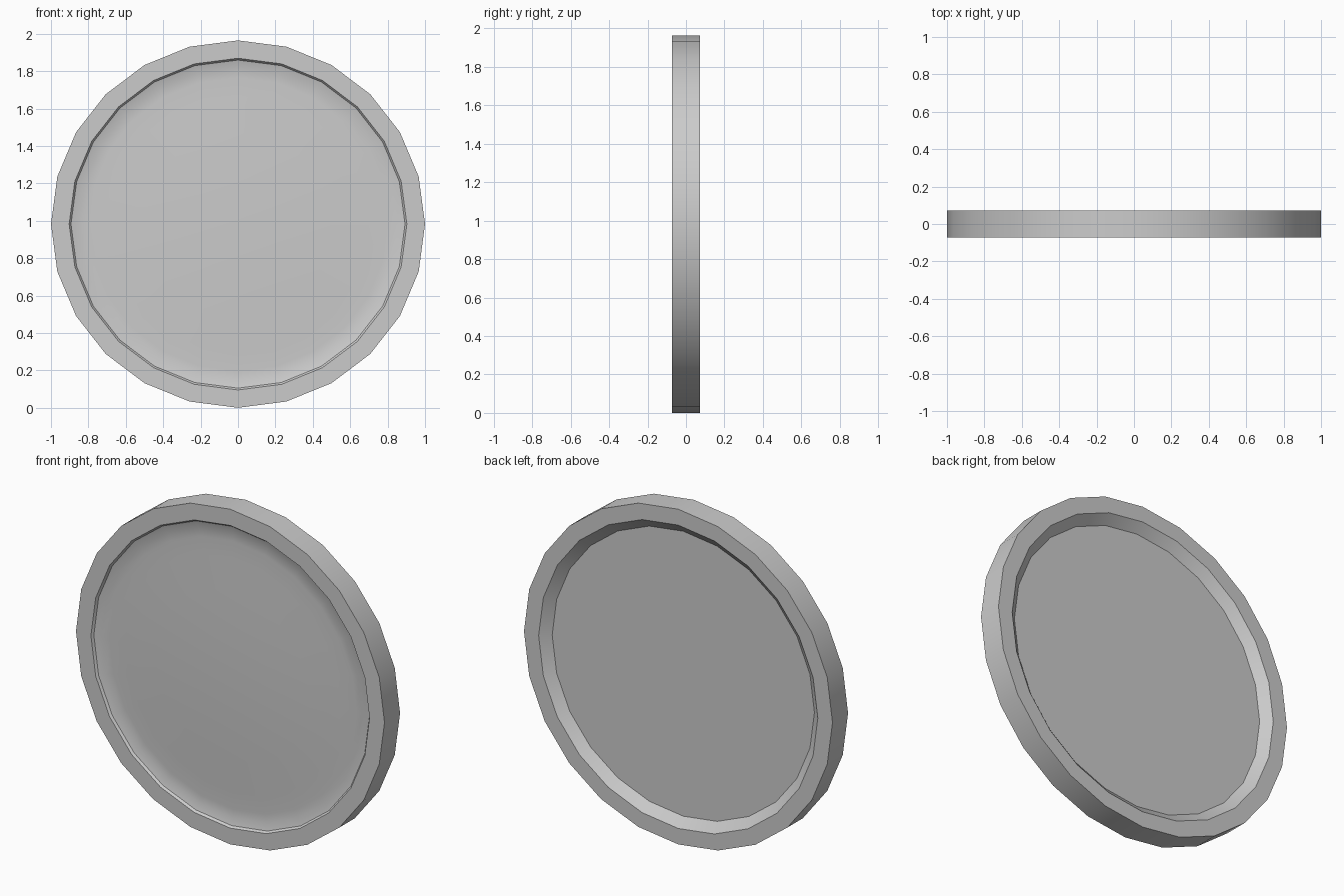
import bpy, bmesh, math

if "Cube" in bpy.data.objects:
    bpy.data.objects.remove(bpy.data.objects["Cube"])

SIDES = 24
Z_SCALE = 0.982   # slightly squashed circle, also the centre height


def lathe(name, profile, closed):
    """Spin (radius, y) points about the y axis; radius 0 becomes one point."""
    bm = bmesh.new()
    rings = []
    for r, y in profile:
        n = SIDES if r > 0 else 1
        rings.append([bm.verts.new((r * math.cos(math.tau * i / SIDES), y,
                                    Z_SCALE * (1 + r * math.sin(math.tau * i / SIDES))))
                      for i in range(n)])
    pairs = list(zip(rings, rings[1:]))
    if closed:
        pairs.append((rings[-1], rings[0]))
    for a, b in pairs:
        for i in range(SIDES):
            j = (i + 1) % SIDES
            if len(a) == 1:
                bm.faces.new((a[0], b[i], b[j]))
            elif len(b) == 1:
                bm.faces.new((a[i], b[0], a[j]))
            else:
                bm.faces.new((a[i], b[i], b[j], a[j]))
    bmesh.ops.recalc_face_normals(bm, faces=bm.faces[:])
    mesh = bpy.data.meshes.new(name)
    bm.to_mesh(mesh)
    bm.free()
    obj = bpy.data.objects.new(name, mesh)
    bpy.context.collection.objects.link(obj)
    bpy.ops.object.select_all(action='DESELECT')
    obj.select_set(True)
    bpy.context.view_layer.objects.active = obj
    bpy.ops.object.shade_smooth_by_angle(angle=math.radians(35))
    return obj


# One solid disc: square outer rim, shallow domed dish in front,
# bevelled flat recess behind
lathe("framed_disc", [
    (0, -0.066), (0.25, -0.064), (0.5, -0.057), (0.7, -0.049), (0.8, -0.046),
    (0.85, -0.047), (0.893, -0.059), (0.903, -0.072),     # front dish
    (1.0, -0.072), (1.0, 0.072),                          # rim
    (0.905, 0.072), (0.85, 0.025), (0, 0.025)], False)    # back recess
